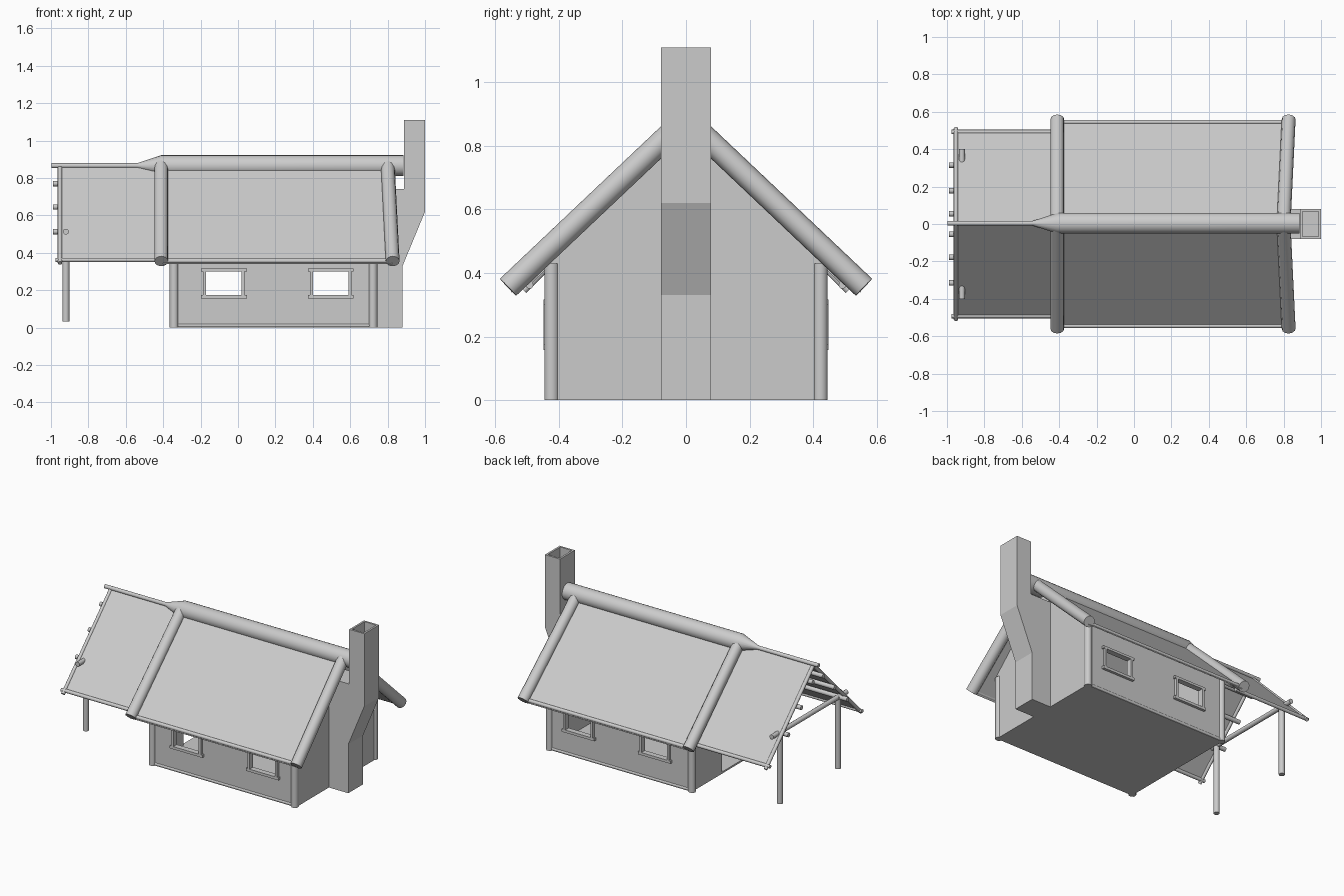
import bpy, bmesh, math
from mathutils import Vector

if "Cube" in bpy.data.objects:
    bpy.data.objects.remove(bpy.data.objects["Cube"])


def make(name, bm, smooth=False):
    bmesh.ops.recalc_face_normals(bm, faces=bm.faces)
    me = bpy.data.meshes.new(name)
    bm.to_mesh(me)
    bm.free()
    ob = bpy.data.objects.new(name, me)
    bpy.context.collection.objects.link(ob)
    if smooth:
        bpy.ops.object.select_all(action='DESELECT')
        bpy.context.view_layer.objects.active = ob
        ob.select_set(True)
        bpy.ops.object.shade_smooth_by_angle(angle=math.radians(50))
    return ob


def lathe(name, pts, radii, sides=12):
    """Closed round solid along a straight path with one radius per point."""
    pts = [Vector(p) for p in pts]
    rot = (pts[-1] - pts[0]).to_track_quat('Z', 'Y')
    bm = bmesh.new()
    rings = [[bm.verts.new(p + rot @ Vector((r * math.cos(2 * math.pi * i / sides),
                                             r * math.sin(2 * math.pi * i / sides), 0)))
              for i in range(sides)] for p, r in zip(pts, radii)]
    for a, b in zip(rings, rings[1:]):
        for i in range(sides):
            j = (i + 1) % sides
            bm.faces.new((a[i], a[j], b[j], b[i]))
    bm.faces.new(rings[0])
    bm.faces.new(rings[-1])
    return make(name, bm, True)


def pole(name, p, q, r, sides=10):
    return lathe(name, (p, q), (r, r), sides)


def prism(name, profile, offset):
    """Extrude a closed 3D polygon along an offset."""
    bm = bmesh.new()
    f = bm.faces.new([bm.verts.new(p) for p in profile])
    ext = bmesh.ops.extrude_face_region(bm, geom=[f], use_keep_orig=True)
    bmesh.ops.translate(bm, vec=offset,
                        verts=[v for v in ext['geom'] if isinstance(v, bmesh.types.BMVert)])
    return make(name, bm)


def box(name, x0, x1, y0, y1, z0, z1):
    return prism(name, [(x0, y0, z0), (x1, y0, z0), (x1, y1, z0), (x0, y1, z0)], (0, 0, z1 - z0))


def cut(ob, cutter):
    m = ob.modifiers.new('cut', 'BOOLEAN')
    m.operation = 'DIFFERENCE'
    m.solver = 'EXACT'
    m.object = cutter
    cutter.hide_render = True
    cutter.hide_set(True)


def gable(name, x0, x1, w, z0, eave, top):
    return prism(name, [(x0, -w, z0), (x0, w, z0), (x0, w, eave), (x0, 0, top), (x0, -w, eave)],
                 (x1 - x0, 0, 0))


# Hollow house body with floor, window openings and a doorway
walls = gable('house_walls', -0.345, 0.735, 0.43, 0, 0.445, 0.86)
cut(walls, gable('room_cutter', -0.33, 0.72, 0.415, 0.012, 0.55, 0.97))
cut(walls, box('door_cutter', -0.40, -0.30, -0.11, 0.11, 0.012, 0.42))
windows = (-0.075, 0.495)
for cx in windows:
    cut(walls, box('window_cutter', cx - 0.095, cx + 0.095, -0.6, 0.6, 0.175, 0.30))

# Sides mirrored front and back
for s, side in ((-1, 'front'), (1, 'back')):
    # window frames
    y0, y1 = sorted((s * 0.41, s * 0.448))
    for cx in windows:
        for z0, z1 in ((0.157, 0.175), (0.30, 0.316)):
            box(side + '_window_rail', cx - 0.122, cx + 0.122, y0, y1, z0, z1)
        for t in (-1, 1):
            a, b = sorted((cx + t * 0.095, cx + t * 0.111))
            box(side + '_window_jamb', a, b, y0, y1, 0.165, 0.31)
    # corner posts and base board
    for x in (-0.342, 0.722):
        pole(side + '_corner_post', (x, s * 0.423, 0), (x, s * 0.423, 0.43), 0.024)
    pole(side + '_base_rail', (-0.34, s * 0.425, 0.011), (0.72, s * 0.425, 0.011), 0.011, 8)

    # main roof panel with an eave pole and heavy edge logs
    prism(side + '_main_roof', [(-0.40, 0, 0.885), (0.80, 0, 0.885),
                                (0.825, s * 0.55, 0.355), (-0.40, s * 0.55, 0.355)], (0, 0, -0.016))
    pole(side + '_main_eave_pole', (-0.40, s * 0.545, 0.357), (0.82, s * 0.545, 0.357), 0.012)
    for x, splay in ((-0.41, 0.0), (0.80, 0.027)):
        pole(side + '_roof_edge_log', (x, 0, 0.885), (x + splay, s * 0.56, 0.355), 0.037, 12)

    # lean-out porch roof with poles
    prism(side + '_porch_roof', [(-0.95, 0, 0.862), (-0.40, 0, 0.862),
                                 (-0.40, s * 0.497, 0.362), (-0.95, s * 0.497, 0.362)], (0, 0, -0.007))
    pole(side + '_porch_eave_pole', (-0.975, s * 0.492, 0.362), (-0.40, s * 0.492, 0.362), 0.012)
    pole(side + '_porch_rafter', (-0.952, 0, 0.855), (-0.952, s * 0.51, 0.345), 0.012)
    for y, z in ((0.055, 0.77), (0.178, 0.645), (0.315, 0.513)):
        pole(side + '_porch_purlin', (-0.99, s * y, z), (-0.34, s * y, z), 0.015)
    pole(side + '_porch_post', (-0.92, s * 0.31, 0.033), (-0.92, s * 0.31, 0.52), 0.019)

pole('porch_cross_beam', (-0.92, -0.40, 0.513), (-0.92, 0.40, 0.513), 0.016)

# Ridge log tapering into the thin porch ridge pole
xs = (-0.997, -0.54, -0.41, 0.885)
lathe('ridge_log', [(x, 0.004, 0.866) for x in xs], (0.013, 0.013, 0.056, 0.056), 20)

# Chimney stepping outward, with an open flue
chimney = prism('chimney', [(x, -0.079, z) for x, z in (
    (0.725, 0), (0.88, 0), (0.88, 0.33), (1.0, 0.62), (1.0, 1.11),
    (0.887, 1.11), (0.887, 0.74), (0.725, 0.74))], (0, 0.158, 0))
cut(chimney, box('flue_cutter', 0.90, 0.987, -0.066, 0.066, 0.66, 1.3))
